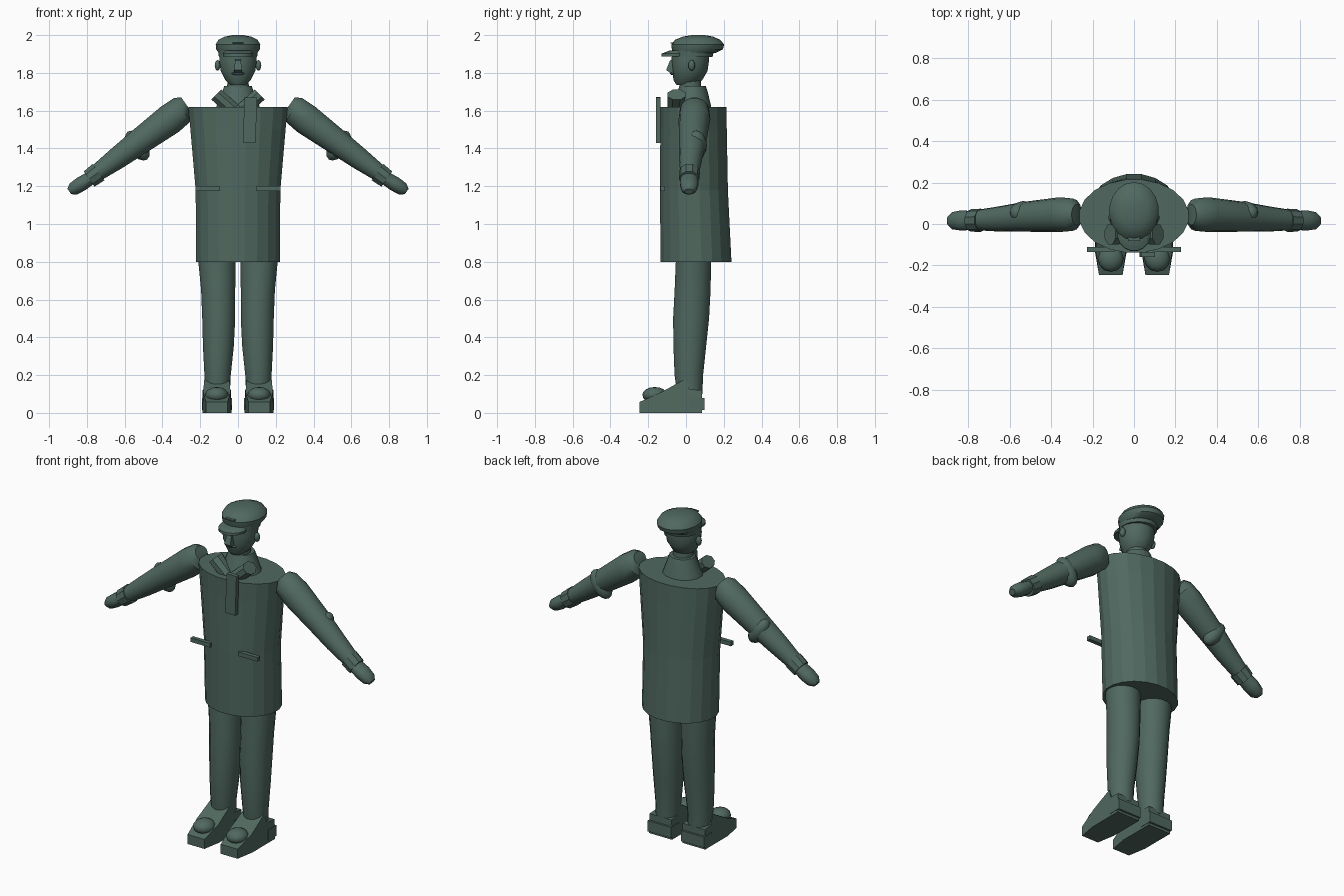
import bpy, bmesh, math
from mathutils import Vector, Matrix

green = bpy.data.materials.new("uniform green")
green.diffuse_color = (0.08, 0.14, 0.115, 1)


def finish(name, bm, angle=None):
    bmesh.ops.recalc_face_normals(bm, faces=bm.faces)
    me = bpy.data.meshes.new(name)
    bm.to_mesh(me)
    bm.free()
    me.materials.append(green)
    ob = bpy.data.objects.new(name, me)
    bpy.context.collection.objects.link(ob)
    if angle:
        me.polygons.foreach_set("use_smooth", [True] * len(me.polygons))
        me.set_sharp_from_angle(angle=math.radians(angle))
    return ob


def loft(name, rings, n=16, a=(1, 0, 0), b=(0, 1, 0), angle=35):
    """Skin elliptical rings (x, y, z, radius along a, radius along b)."""
    a, b = Vector(a), Vector(b)
    bm = bmesh.new()
    loops = []
    for x, y, z, ra, rb in rings:
        loops.append([bm.verts.new(Vector((x, y, z)) + a * ra * math.cos(t) + b * rb * math.sin(t))
                      for t in (2 * math.pi * (i + 0.5) / n for i in range(n))])
    for lo, hi in zip(loops, loops[1:]):
        for i in range(n):
            j = (i + 1) % n
            bm.faces.new((lo[i], lo[j], hi[j], hi[i]))
    bm.faces.new(loops[0])
    bm.faces.new(loops[-1])
    return finish(name, bm, angle)


def box(name, lo, hi, tilt=0):
    bm = bmesh.new()
    bmesh.ops.create_cube(bm, size=1)
    lo, hi = Vector(lo), Vector(hi)
    bm.transform(Matrix.Translation((lo + hi) / 2) @ Matrix.Rotation(tilt, 4, 'Y')
                 @ Matrix.Diagonal((*(hi - lo), 1)))
    return finish(name, bm)


def ball(name, centre, size, tilt=0, segs=12):
    bm = bmesh.new()
    bmesh.ops.create_uvsphere(bm, u_segments=segs, v_segments=8, radius=1)
    bm.transform(Matrix.Translation(centre) @ Matrix.Rotation(tilt, 4, 'Y')
                 @ Matrix.Diagonal((*size, 1)))
    return finish(name, bm, 40)


def prism(name, profile, cx, width):
    """Extrude a (y, z) profile across x; width(y, z) gives the half width."""
    bm = bmesh.new()
    sides = [[bm.verts.new((cx + s * width(y, z), y, z)) for y, z in profile] for s in (-1, 1)]
    k = len(profile)
    for i in range(k):
        j = (i + 1) % k
        bm.faces.new((sides[0][i], sides[0][j], sides[1][j], sides[1][i]))
    for s in sides:
        bm.faces.new(s)
    return finish(name, bm)


# Coat body
loft("coat", [(0, 0.053, 0.80, 0.224, 0.19), (0, 0.042, 1.18, 0.227, 0.182),
              (0, 0.04, 1.50, 0.255, 0.178), (0, 0.038, 1.62, 0.266, 0.178)], n=20, angle=None)

# Collar, neck and head
loft("collar", [(0, 0.03, 1.615, 0.12, 0.105), (0, 0.035, 1.70, 0.085, 0.08),
                (0, 0.035, 1.73, 0.075, 0.07)], n=14)
loft("neck", [(0, 0.025, 1.70, 0.06, 0.06), (0, 0.02, 1.77, 0.058, 0.06)], n=12)
loft("head", [(0, -0.005, 1.735, 0.04, 0.045), (0, 0.01, 1.76, 0.068, 0.075),
              (0, 0.02, 1.81, 0.094, 0.094), (0, 0.022, 1.86, 0.101, 0.099),
              (0, 0.025, 1.92, 0.098, 0.098)], n=14)
prism("nose", [(-0.06, 1.88), (-0.085, 1.865), (-0.105, 1.815), (-0.085, 1.80), (-0.05, 1.80)],
      0, lambda y, z: 0.014 + (1.88 - z) * 0.1)
ball("moustache", (0, -0.07, 1.797), (0.035, 0.015, 0.009))

# Peaked cap
loft("cap_band", [(0, 0.035, 1.885, 0.103, 0.105), (0, 0.04, 1.925, 0.108, 0.112)], n=18)
loft("cap_crown", [(0, 0.045, 1.905, 0.104, 0.112), (0, 0.06, 1.925, 0.117, 0.135),
                   (0, 0.062, 1.95, 0.12, 0.14), (0, 0.062, 1.975, 0.105, 0.12),
                   (0, 0.063, 1.992, 0.07, 0.08), (0, 0.065, 2.0, 0.03, 0.035)], n=18)
loft("cap_visor", [(0, -0.05, 1.888, 0.08, 0.082), (0, -0.045, 1.902, 0.082, 0.085),
                   (0, -0.03, 1.918, 0.07, 0.06)], n=16)
box("cap_badge", (-0.03, -0.083, 1.955), (0.03, -0.05, 1.962))

# Chest strap
box("chest_strap", (0.03, -0.16, 1.43), (0.097, -0.135, 1.67), math.radians(2))


def width_shoe(y, z):
    toe = min(1, max(0, (-0.13 - y) / 0.115))
    return 0.077 - 0.02 * toe - 0.09 * max(0, z - 0.06) * (1 if y < 0.05 else 0.4)


for s, side in ((1, "left"), (-1, "right")):
    # Ear, lapel and pocket flap
    ball(f"{side}_ear", (s * 0.108, 0.03, 1.84), (0.016, 0.018, 0.028), segs=10)
    d = 0.7071
    loft(f"{side}_lapel", [(s * 0.025, -0.06, 1.605, 0.04, 0.04), (s * 0.115, -0.05, 1.685, 0.04, 0.052)],
         n=8, a=(-s * d, 0, d))
    box(f"{side}_pocket_flap", (s * 0.16 - 0.066, -0.135, 1.175), (s * 0.16 + 0.066, -0.11, 1.2))

    # Sleeve, cuff and hand follow the same sloping axis
    n = (s * 0.575, 0, 0.818)
    loft(f"{side}_sleeve", [(s * 0.278, 0.045, 1.638, 0.04, 0.05), (s * 0.295, 0.045, 1.605, 0.078, 0.078),
                            (s * 0.36, 0.045, 1.555, 0.084, 0.084), (s * 0.53, 0.035, 1.43, 0.07, 0.072),
                            (s * 0.64, 0.025, 1.348, 0.06, 0.062), (s * 0.775, 0.018, 1.25, 0.043, 0.047)],
         n=14, a=n)
    loft(f"{side}_cuff", [(s * 0.738, 0.018, 1.275, 0.056, 0.056), (s * 0.788, 0.017, 1.238, 0.052, 0.054)],
         n=10, a=n)
    loft(f"{side}_hand", [(s * 0.775, 0.017, 1.247, 0.036, 0.046), (s * 0.83, 0.017, 1.212, 0.041, 0.05),
                          (s * 0.872, 0.016, 1.185, 0.036, 0.043), (s * 0.893, 0.016, 1.172, 0.018, 0.024)],
         n=12, a=n)
    ball(f"{side}_elbow_patch", (s * 0.533, 0.055, 1.415), (0.05, 0.056, 0.09), s * math.radians(35))

    # Trouser leg
    loft(f"{side}_trouser_leg", [(s * 0.108, 0.02, 0.10, 0.066, 0.068), (s * 0.108, 0.015, 0.20, 0.071, 0.077),
                                 (s * 0.104, 0.02, 0.35, 0.083, 0.088), (s * 0.102, 0.027, 0.50, 0.089, 0.097),
                                 (s * 0.105, 0.035, 0.65, 0.092, 0.097), (s * 0.112, 0.04, 0.82, 0.102, 0.095)],
         n=16)

    # Shoe with raised ankle, heel block and rounded toe cap
    cx = s * 0.112
    prism(f"{side}_shoe", [(-0.245, 0), (-0.245, 0.058), (-0.13, 0.11), (0, 0.182), (0.018, 0.125),
                           (0.085, 0.12), (0.085, 0), (-0.13, 0)], cx, width_shoe)
    prism(f"{side}_shoe_heel", [(0.02, 0.015), (0.097, 0.015), (0.097, 0.08), (0.02, 0.08)],
          cx, lambda y, z: 0.079)
    ball(f"{side}_toe_cap", (cx, -0.165, 0.095), (0.062, 0.066, 0.042))
